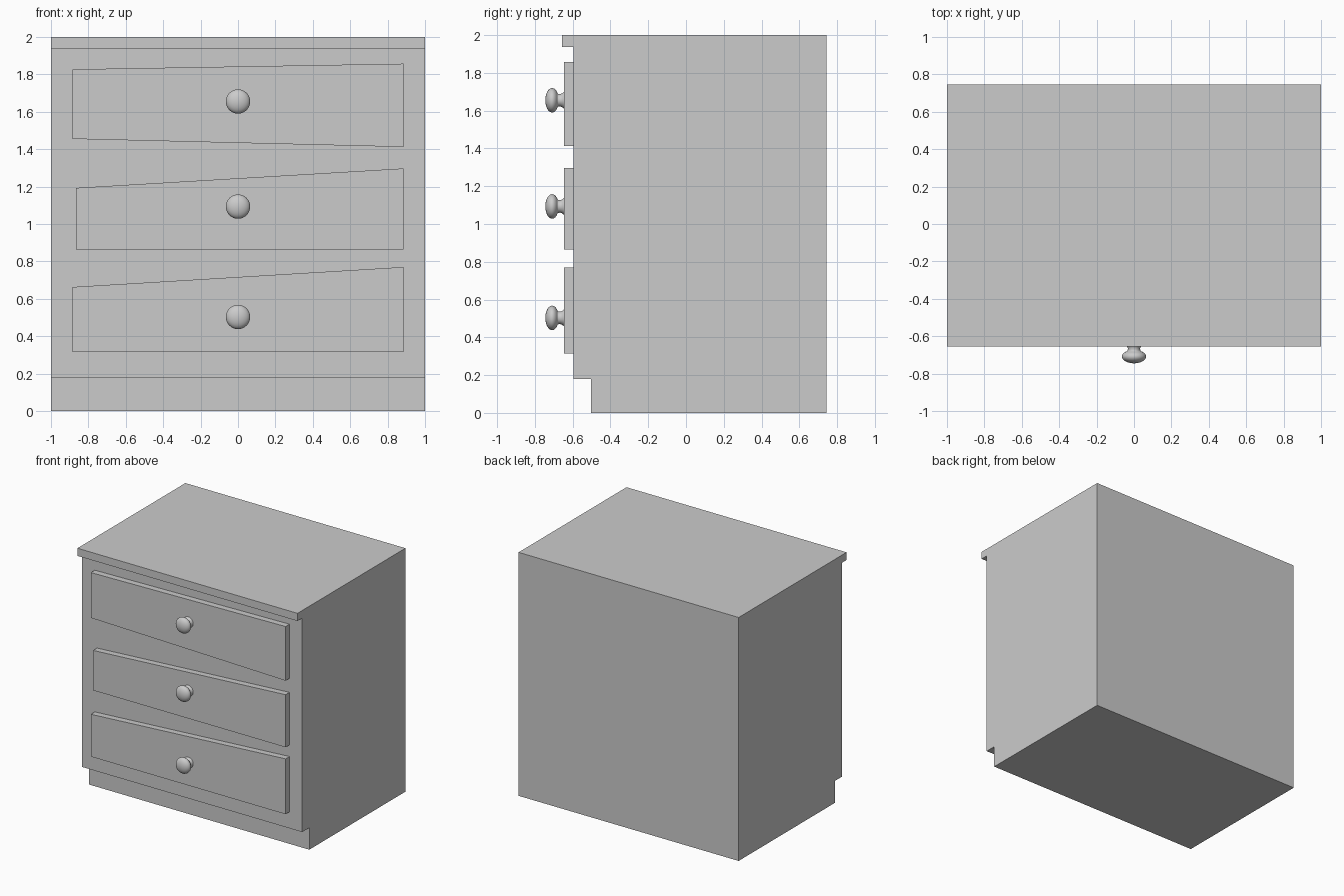
import bpy, bmesh, math
from mathutils import Vector

if "Cube" in bpy.data.objects:
    bpy.data.objects.remove(bpy.data.objects["Cube"])


def make_object(name, bm):
    bmesh.ops.recalc_face_normals(bm, faces=bm.faces)
    mesh = bpy.data.meshes.new(name)
    bm.to_mesh(mesh)
    bm.free()
    obj = bpy.data.objects.new(name, mesh)
    bpy.context.collection.objects.link(obj)
    return obj


def prism(name, points, offset):
    """Extrude a closed outline along an offset vector."""
    bm = bmesh.new()
    face = bm.faces.new([bm.verts.new(p) for p in points])
    ext = bmesh.ops.extrude_face_region(bm, geom=[face], use_keep_orig=True)
    moved = [g for g in ext["geom"] if isinstance(g, bmesh.types.BMVert)]
    bmesh.ops.translate(bm, verts=moved, vec=offset)
    return make_object(name, bm)


def knob(name, z):
    """Lathe a (radius, y) profile around the y axis."""
    profile = [(0.047, -0.64), (0.045, -0.646), (0.037, -0.655), (0.033, -0.665), (0.034, -0.677)]
    # rounded, flattened head
    for i in range(11):
        a = math.radians(58 - 148 * i / 10)
        profile.append((max(0.0, 0.065 * math.cos(a)), -0.709 + 0.036 * math.sin(a)))
    profile[-1] = (0.0, -0.745)
    bm = bmesh.new()
    verts = [bm.verts.new((r, y, z)) for r, y in profile]
    edges = [bm.edges.new(pair) for pair in zip(verts, verts[1:])]
    bmesh.ops.spin(bm, geom=verts + edges, cent=(0, 0, z), axis=(0, 1, 0),
                   angle=math.tau, steps=32)
    bmesh.ops.remove_doubles(bm, verts=bm.verts, dist=0.0005)
    for f in bm.faces:
        f.smooth = True
    return make_object(name, bm)


# cabinet: side profile with toe kick and overhanging top
side = [(0.745, 0), (0.745, 2), (-0.656, 2), (-0.656, 1.937),
        (-0.595, 1.937), (-0.595, 0.18), (-0.503, 0.18), (-0.503, 0)]
prism("cabinet", [(-1, y, z) for y, z in side], Vector((2, 0, 0)))

# skewed drawer fronts: left x, left bottom/top z, right bottom/top z, knob z
drawers = {
    "bottom": (-0.885, 0.315, 0.663, 0.315, 0.77, 0.503),
    "middle": (-0.865, 0.865, 1.193, 0.865, 1.297, 1.093),
    "top": (-0.885, 1.455, 1.827, 1.412, 1.857, 1.655),
}
for label, (x, lb, lt, rb, rt, kz) in drawers.items():
    outline = [(x, lb), (0.885, rb), (0.885, rt), (x, lt)]
    prism(label + "_drawer", [(px, -0.595, pz) for px, pz in outline], Vector((0, -0.051, 0)))
    knob(label + "_knob", kz)
